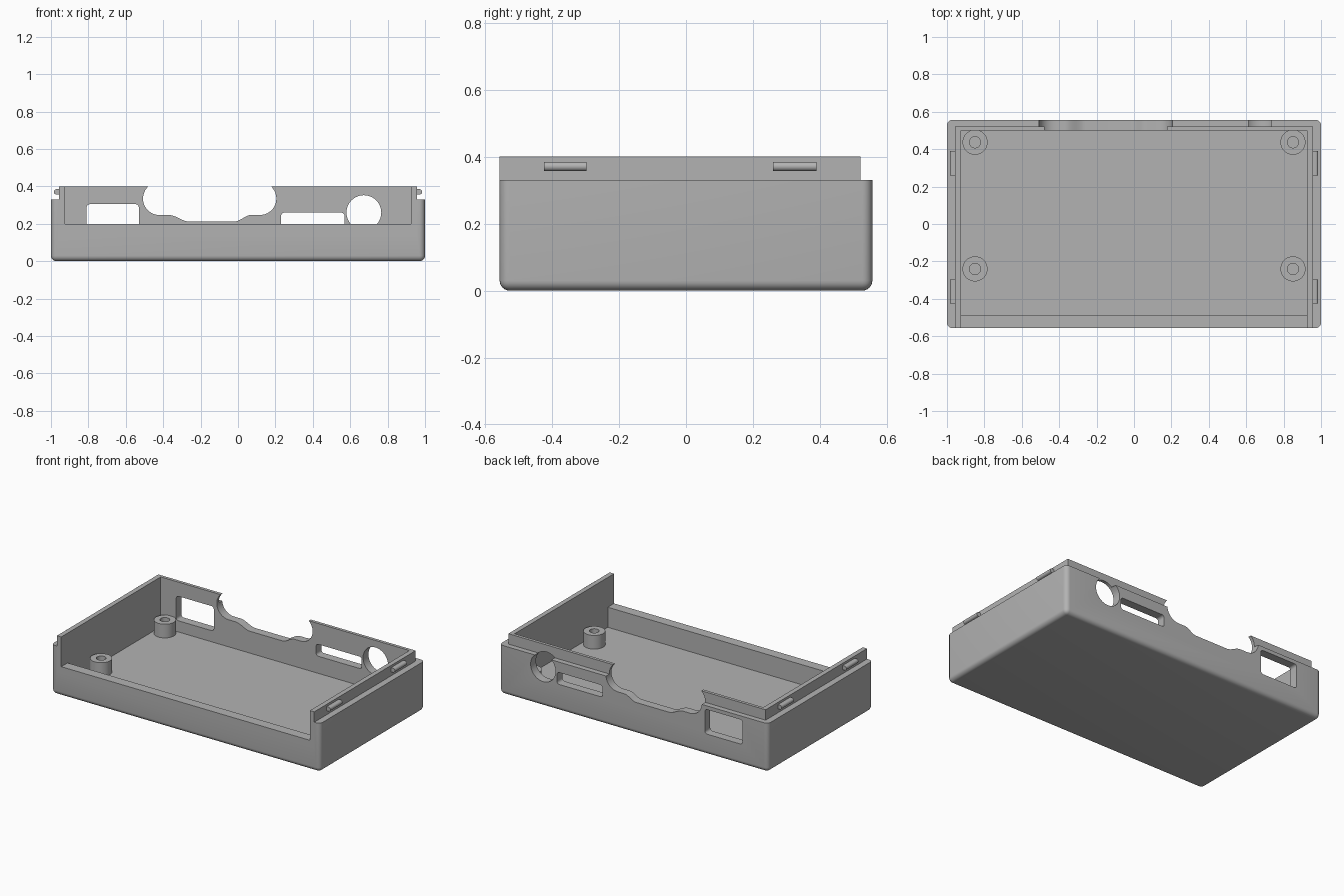
import bpy, bmesh
from math import sin, cos, pi, radians
from mathutils import Vector

if "Cube" in bpy.data.objects:
    bpy.data.objects.remove(bpy.data.objects["Cube"], do_unlink=True)

# Single grey plastic
GREY = (0.45, 0.45, 0.45, 1)
plastic = bpy.data.materials.new("grey_plastic")
plastic.use_nodes = True
plastic.diffuse_color = GREY
plastic.node_tree.nodes["Principled BSDF"].inputs["Base Color"].default_value = GREY


def finish(bm, name):
    bmesh.ops.recalc_face_normals(bm, faces=bm.faces)
    mesh = bpy.data.meshes.new(name)
    bm.to_mesh(mesh)
    bm.free()
    mesh.materials.append(plastic)
    obj = bpy.data.objects.new(name, mesh)
    bpy.context.collection.objects.link(obj)
    return obj


def activate(obj):
    bpy.ops.object.select_all(action='DESELECT')
    obj.select_set(True)
    bpy.context.view_layer.objects.active = obj


def smooth(obj):
    activate(obj)
    bpy.ops.object.shade_smooth_by_angle(angle=radians(35))


def box(name, x0, x1, y0, y1, z0, z1, radius=0, keep=None):
    """Box with rounded edges, leaving edges that satisfy keep sharp."""
    bm = bmesh.new()
    bmesh.ops.create_cube(bm, size=1)
    for v in bm.verts:
        v.co = Vector((x1 if v.co.x > 0 else x0, y1 if v.co.y > 0 else y0, z1 if v.co.z > 0 else z0))
    if radius:
        edges = [e for e in bm.edges if not keep(e)]
        bmesh.ops.bevel(bm, geom=edges, offset=radius, segments=6, profile=0.5, affect='EDGES')
    return finish(bm, name)


def prism(name, points, y0, y1):
    """Extrude an x-z outline along y."""
    bm = bmesh.new()
    face = bm.faces.new([bm.verts.new((x, y0, z)) for x, z in points])
    new = bmesh.ops.extrude_face_region(bm, geom=[face])["geom"]
    bmesh.ops.translate(bm, vec=(0, y1 - y0, 0), verts=[g for g in new if isinstance(g, bmesh.types.BMVert)])
    return finish(bm, name)


def arc(cx, cz, r, a0, a1, steps=16):
    angles = [radians(a0 + (a1 - a0) * i / steps) for i in range(steps + 1)]
    return [(cx + r * cos(a), cz + r * sin(a)) for a in angles]


def ease(x0, z0, x1, z1, steps=12):
    """S-shaped blend between two levels."""
    return [(x0 + (x1 - x0) * i / steps, z0 + (z1 - z0) * (1 - cos(pi * i / steps)) / 2)
            for i in range(steps + 1)]


def rounded_rect(x0, x1, z0, z1, r):
    return (arc(x1 - r, z1 - r, r, 0, 90, 5) + arc(x0 + r, z1 - r, r, 90, 180, 5)
            + arc(x0 + r, z0 + r, r, 180, 270, 5) + arc(x1 - r, z0 + r, r, 270, 360, 5))


def boolean(target, tool, operation):
    activate(target)
    mod = target.modifiers.new("boolean", 'BOOLEAN')
    mod.operation, mod.solver, mod.object = operation, 'EXACT', tool
    bpy.ops.object.modifier_apply(modifier=mod.name)
    bpy.data.objects.remove(tool, do_unlink=True)


# Outer tray with rounded bottom and corners, plus the raised lip
HALF_Y, STEP, TOP, FLOOR = 0.557, 0.33, 0.4, 0.065
tray = box("case_tray", -1, 1, -HALF_Y, HALF_Y, 0, STEP, 0.03,
           lambda e: all(v.co.z > 0.1 for v in e.verts))
boolean(tray, box("lip", -0.957, 0.957, -HALF_Y, 0.521, 0.15, TOP), 'UNION')

# Hollow interior and low front wall
boolean(tray, box("cavity", -0.925, 0.925, -0.49, 0.5, FLOOR, 0.6), 'DIFFERENCE')
boolean(tray, box("front_opening", -0.925, 0.925, -0.8, 0, 0.2, 0.7), 'DIFFERENCE')

# Rear wall ports: large contoured notch, window, slot and round hole
notch = ([(-0.485, 0.5)] + arc(-0.42, 0.335, 0.088, 132, 270)
         + ease(-0.37, 0.247, -0.26, 0.212) + ease(-0.02, 0.212, 0.07, 0.247)
         + arc(0.117, 0.335, 0.088, 270, 408) + [(0.18, 0.5)])
ports = {
    "notch": notch,
    "window": rounded_rect(-0.81, -0.53, 0.14, 0.305, 0.018),
    "slot": rounded_rect(0.23, 0.57, 0.18, 0.26, 0.018),
    "round_hole": arc(0.673, 0.26, 0.093, 0, 352.5, 47),
}
for name, outline in ports.items():
    boolean(tray, prism(name, outline, 0.45, 0.7), 'DIFFERENCE')
smooth(tray)

# Screw posts: lathed hollow cylinders
for side, sx in (("right", -1), ("left", 1)):
    for place, y in (("back", 0.437), ("front", -0.24)):
        bm = bmesh.new()
        profile = [(0.067, FLOOR - 0.01), (0.067, 0.157), (0.03, 0.157), (0.03, FLOOR + 0.005)]
        verts = [bm.verts.new((r, 0, z)) for r, z in profile]
        edges = [bm.edges.new(pair) for pair in zip(verts, verts[1:])]
        bmesh.ops.spin(bm, geom=verts + edges, cent=(0, 0, 0), axis=(0, 0, 1),
                       angle=2 * pi, steps=40, use_duplicate=False)
        bmesh.ops.remove_doubles(bm, verts=bm.verts, dist=0.0005)
        bmesh.ops.holes_fill(bm, edges=[e for e in bm.edges if e.is_boundary], sides=0)
        post = finish(bm, f"{place}_{side}_screw_post")
        post.location = (sx * 0.85, y, 0)
        smooth(post)

# Snap clips on the outside of the lip
for side, sx in (("right", -1), ("left", 1)):
    for place, y0, y1 in (("front", -0.425, -0.297), ("back", 0.26, 0.39)):
        outline = [(0.95, 0.357)] + arc(0.971, 0.371, 0.014, -90, 90, 10) + [(0.95, 0.385)]
        smooth(prism(f"{place}_{side}_snap_clip", [(sx * x, z) for x, z in outline], y0, y1))
